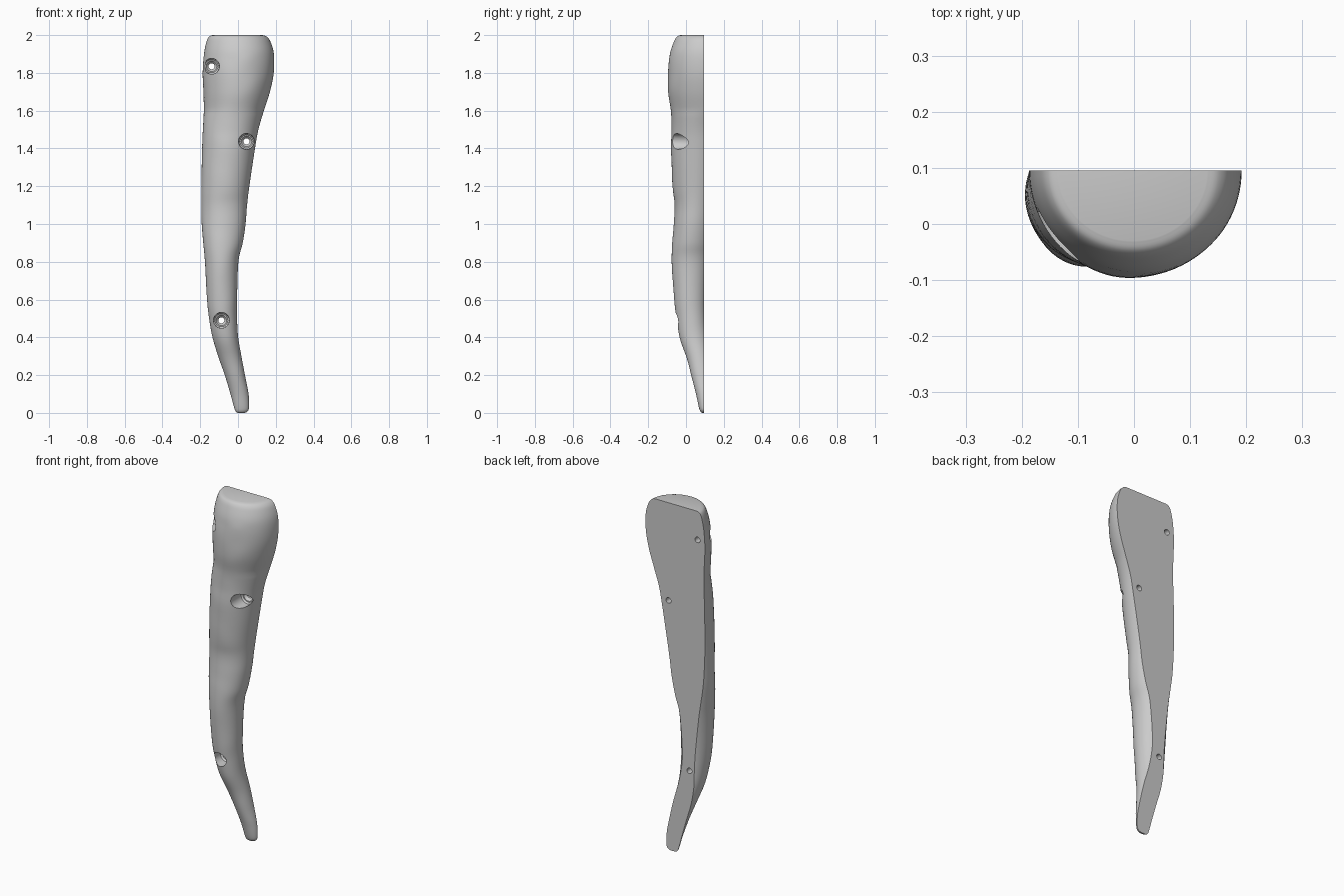
import bpy, bmesh, math
from mathutils import Vector, noise

if "Cube" in bpy.data.objects:
    bpy.data.objects.remove(bpy.data.objects["Cube"])

BACK = 0.095   # plane of the flat back
SEG = 48       # steps around the rounded front

# z, left x, right x, front y, width of flat back / full width
ROWS = [
    (0.000, 0.000, 0.035, 0.086, 1.00),
    (0.008, -0.012, 0.050, 0.076, 1.00),
    (0.030, -0.021, 0.058, 0.068, 1.00),
    (0.100, -0.040, 0.056, 0.053, 1.00),
    (0.200, -0.070, 0.037, 0.028, 0.98),
    (0.300, -0.105, 0.018, 0.000, 0.90),
    (0.400, -0.135, 0.001, -0.034, 0.72),
    (0.500, -0.153, -0.005, -0.050, 0.55),
    (0.600, -0.164, -0.005, -0.063, 0.52),
    (0.800, -0.175, 0.002, -0.075, 0.68),
    (0.900, -0.184, 0.025, -0.074, 0.78),
    (1.000, -0.192, 0.040, -0.065, 0.86),
    (1.100, -0.194, 0.048, -0.061, 0.91),
    (1.200, -0.194, 0.060, -0.070, 0.94),
    (1.400, -0.190, 0.090, -0.079, 0.97),
    (1.500, -0.186, 0.108, -0.076, 0.98),
    (1.600, -0.181, 0.137, -0.080, 1.00),
    (1.700, -0.183, 0.169, -0.094, 1.00),
    (1.800, -0.187, 0.189, -0.095, 1.00),
    (1.900, -0.180, 0.190, -0.085, 1.00),
    (1.965, -0.167, 0.172, -0.064, 1.00),
    (1.992, -0.154, 0.152, -0.048, 1.00),
    (2.000, -0.135, 0.130, -0.030, 1.00),
]


def catmull(a, b, c, d, t):
    return tuple(0.5 * (2*q + (r-p)*t + (2*p-5*q+4*r-s)*t*t + (3*q-p-3*r+s)*t**3)
                 for p, q, r, s in zip(a, b, c, d))


def smooth_rows(steps=5):
    out, n = [], len(ROWS)
    for i in range(n - 1):
        quad = [ROWS[max(0, min(n - 1, i + k))] for k in (-1, 0, 1, 2)]
        out += [catmull(*quad, s / steps) for s in range(steps)]
    return out + [ROWS[-1]]


def section(z, left, right, front, flat):
    # elliptical arc cut off by the flat back plane
    cut = math.acos(min(1, max(0.1, flat)))
    ry = (BACK - front) / (1 + math.sin(cut))
    cx, hw, cy = (left + right) / 2, (right - left) / 2, front + ry
    pts = []
    for i in range(SEG + 1):
        a = -cut + (math.pi + 2 * cut) * i / SEG
        p = Vector((cx - hw * math.cos(a), cy - ry * math.sin(a), z))
        if 0 < i < SEG and 0.1 < z < 1.9:
            p.y += 0.003 * noise.noise(p * 9) * math.sin(math.pi * i / SEG)
        p.y = min(p.y, BACK)
        pts.append(p)
    return pts


def loft(name, rings):
    bm = bmesh.new()
    vr = [[bm.verts.new(p) for p in ring] for ring in rings]
    n = len(vr[0])
    for lo, hi in zip(vr, vr[1:]):
        for i in range(n):
            j = (i + 1) % n
            bm.faces.new((lo[i], lo[j], hi[j], hi[i]))
    bm.faces.new(vr[0][::-1])
    bm.faces.new(vr[-1])
    bmesh.ops.recalc_face_normals(bm, faces=bm.faces)
    mesh = bpy.data.meshes.new(name)
    bm.to_mesh(mesh)
    bm.free()
    ob = bpy.data.objects.new(name, mesh)
    bpy.context.collection.objects.link(ob)
    return ob


# Curved half-round body
body = loft("curved_handle", [section(*r) for r in smooth_rows()])
bpy.context.view_layer.objects.active = body
body.select_set(True)

# Stepped screw holes: wide pocket, tapered seat, through hole (radius, y)
PROFILE = [(0.044, -0.2), (0.041, 0.022), (0.034, 0.030), (0.028, 0.030),
           (0.016, 0.045), (0.016, 0.2)]
for x, z in ((-0.140, 1.835), (0.045, 1.437), (-0.088, 0.490)):
    rings = [[Vector((x + r * math.cos(k * math.tau / 32), y,
                      z + r * math.sin(k * math.tau / 32))) for k in range(32)]
             for r, y in PROFILE]
    cutter = loft("hole_cutter", rings)
    cutter.hide_render = True
    mod = body.modifiers.new("screw_hole", 'BOOLEAN')
    mod.operation, mod.solver, mod.object = 'DIFFERENCE', 'EXACT', cutter
    bpy.ops.object.modifier_apply(modifier=mod.name)
    bpy.data.objects.remove(cutter)

bpy.ops.object.shade_smooth_by_angle(angle=math.radians(35))
